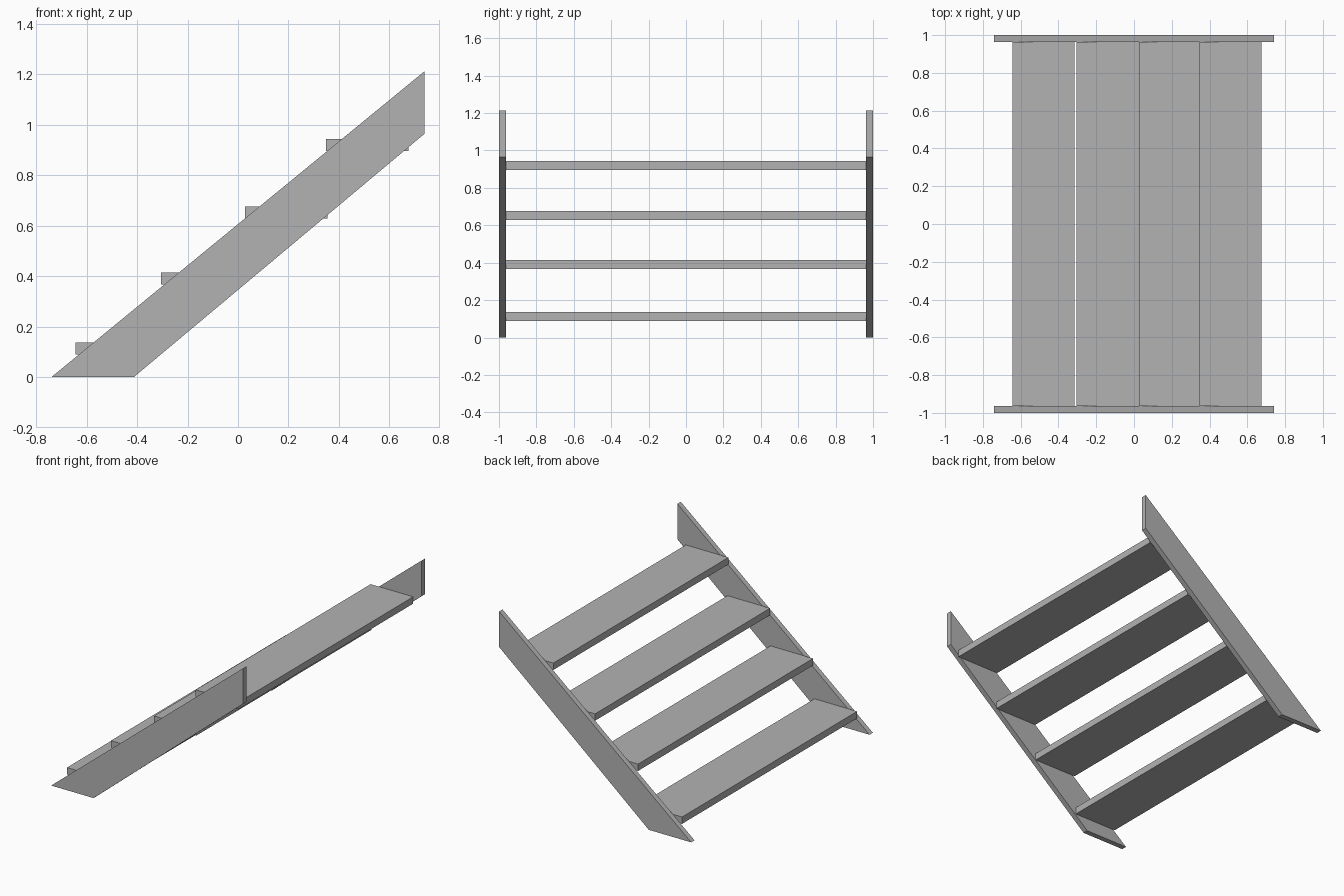
import bpy
import bmesh
from mathutils import Vector

cube = bpy.data.objects.get("Cube")
if cube:
    bpy.data.objects.remove(cube, do_unlink=True)

# Single plain grey
grey = bpy.data.materials.new("plain_grey")
grey.use_nodes = True
COLOUR = (0.45, 0.45, 0.45, 1)
grey.diffuse_color = COLOUR
grey.node_tree.nodes["Principled BSDF"].inputs["Base Color"].default_value = COLOUR


def extrude_profile(name, points, y0, y1):
    """Solid made from an x-z profile swept from y0 to y1."""
    bm = bmesh.new()
    face = bm.faces.new([bm.verts.new((x, y0, z)) for x, z in points])
    swept = bmesh.ops.extrude_face_region(bm, geom=[face])
    verts = [v for v in swept["geom"] if isinstance(v, bmesh.types.BMVert)]
    bmesh.ops.translate(bm, verts=verts, vec=Vector((0, y1 - y0, 0)))
    bmesh.ops.recalc_face_normals(bm, faces=bm.faces)
    mesh = bpy.data.meshes.new(name)
    bm.to_mesh(mesh)
    bm.free()
    mesh.materials.append(grey)
    obj = bpy.data.objects.new(name, mesh)
    bpy.context.collection.objects.link(obj)
    return obj


HALF_WIDTH, BOARD = 1.0, 0.037
INNER = HALF_WIDTH - BOARD

# Sloping side boards, cut level at the foot and plumb at the head
stringer = [(-0.74, 0), (-0.413, 0), (0.74, 0.965), (0.74, 1.213)]
extrude_profile("front_stringer", stringer, -HALF_WIDTH, -INNER)
extrude_profile("back_stringer", stringer, INNER, HALF_WIDTH)

# Treads between the side boards
DEPTH, THICK = 0.328, 0.048
for i, (x, z) in enumerate([(-0.644, 0.089), (-0.305, 0.367), (0.027, 0.628), (0.348, 0.896)]):
    profile = [(x, z), (x + DEPTH, z), (x + DEPTH, z + THICK), (x, z + THICK)]
    extrude_profile(f"tread_{i + 1}", profile, -INNER, INNER)
